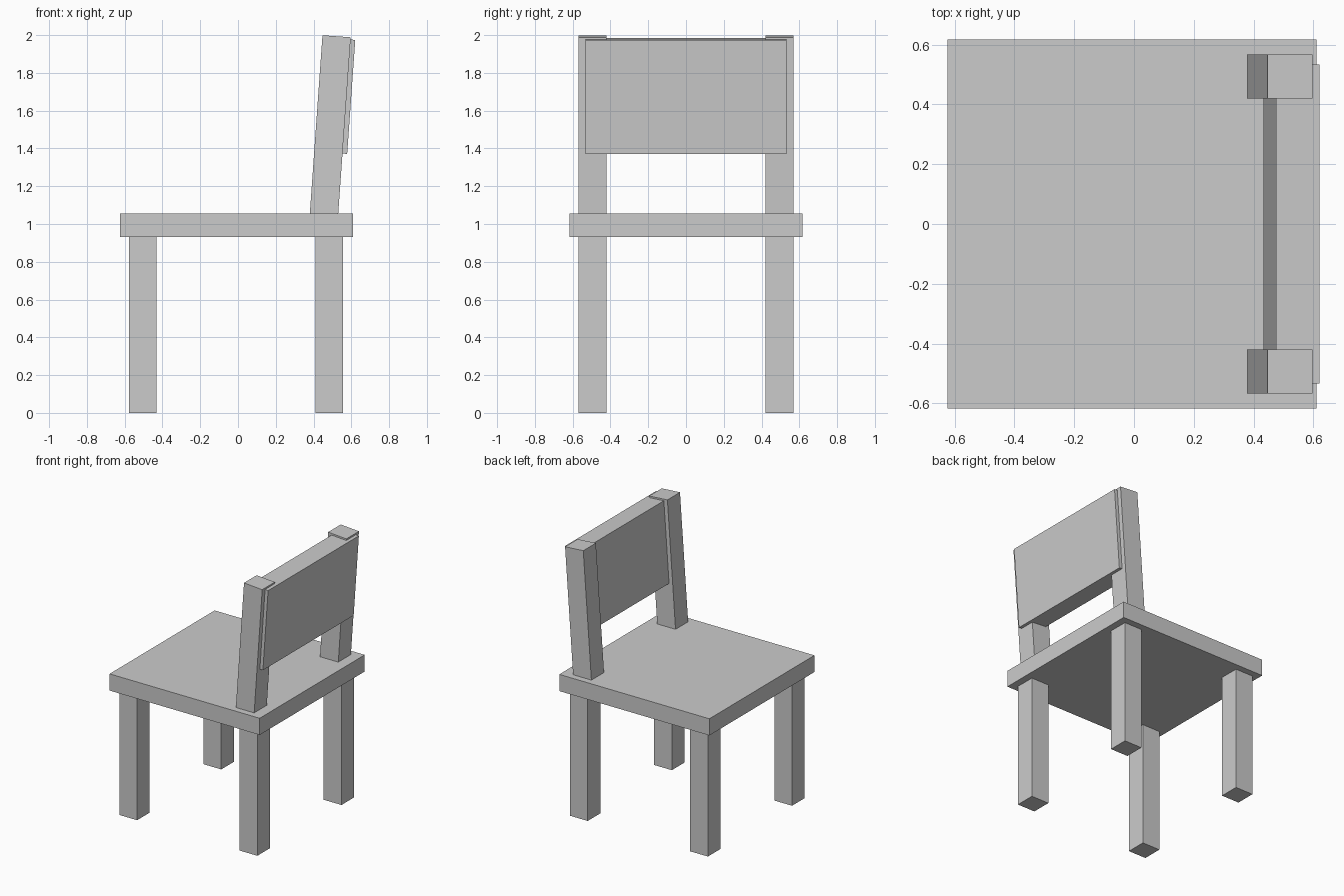
import bpy, bmesh, math
from mathutils import Matrix

if "Cube" in bpy.data.objects:
    bpy.data.objects.remove(bpy.data.objects["Cube"])

TILT = math.atan(0.0709)  # backward lean of the backrest


def box(name, center, size, tilt=0.0):
    mesh = bpy.data.meshes.new(name)
    bm = bmesh.new()
    bmesh.ops.create_cube(bm, size=1.0, matrix=Matrix.Diagonal((*size, 1.0)))
    bm.to_mesh(mesh)
    bm.free()
    ob = bpy.data.objects.new(name, mesh)
    ob.location = center
    ob.rotation_euler.y = tilt
    bpy.context.collection.objects.link(ob)
    return ob


# Seat slab
box("seat", (-0.007, 0, 0.993), (1.234, 1.234, 0.124))

for side, s in (("near", -1), ("far", 1)):
    y = s * 0.494
    # Straight legs
    box(f"front_leg_{side}", (-0.505, y, 0.466), (0.146, 0.148, 0.932))
    box(f"rear_leg_{side}", (0.484, y, 0.466), (0.146, 0.148, 0.932))
    # Leaning posts, bedded into the seat
    box(f"back_post_{side}", (0.4866, y, 1.495), (0.15, 0.148, 1.0), TILT)

# Backrest panel, let into the posts and standing proud behind them
box("backrest_panel", (0.527, 0, 1.678), (0.145, 1.066, 0.605), TILT)
